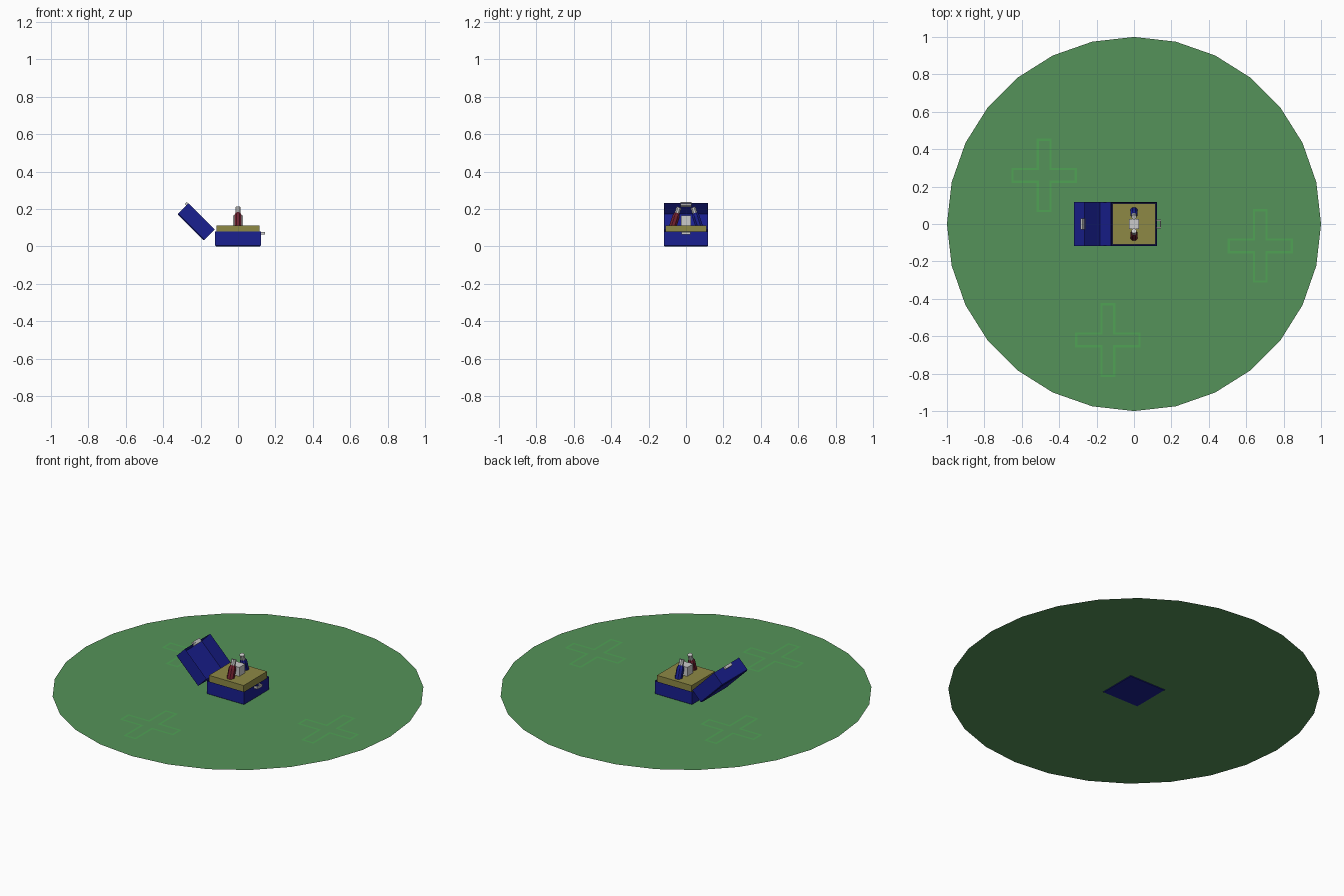
import bpy, bmesh, math
from mathutils import Matrix

if "Cube" in bpy.data.objects:
    bpy.data.objects.remove(bpy.data.objects["Cube"])


def material(name, rgba):
    m = bpy.data.materials.new(name)
    m.diffuse_color = rgba
    m.use_nodes = True
    m.node_tree.nodes["Principled BSDF"].inputs["Base Color"].default_value = m.diffuse_color
    return m


GREEN = material("zone_green", (0.09, 0.29, 0.10, 0.82))
BRIGHT = material("outline_green", (0.08, 0.36, 0.09, 1))
BLUE = material("case_blue", (0.01, 0.014, 0.28, 1))
YELLOW = material("lining_yellow", (0.27, 0.25, 0.06, 1))
RED = material("vial_red", (0.17, 0.015, 0.03, 1))


def make(name, bm, mat=None, loc=(0, 0, 0), rot=(0, 0, 0)):
    me = bpy.data.meshes.new(name)
    bm.to_mesh(me)
    bm.free()
    ob = bpy.data.objects.new(name, me)
    bpy.context.collection.objects.link(ob)
    ob.location, ob.rotation_euler = loc, rot
    if mat:
        me.materials.append(mat)
    return ob


def box_mesh(size):
    bm = bmesh.new()
    bmesh.ops.create_cube(bm, size=1)
    bmesh.ops.scale(bm, vec=size, verts=bm.verts)
    return bm


def box(name, size, loc, mat=None, rot=(0, 0, 0)):
    return make(name, box_mesh(size), mat, loc, rot)


# Hollow tray with its origin at the bottom centre
def tray(name, size, wall, loc, rot=(0, 0, 0)):
    bm = box_mesh(size)
    bmesh.ops.translate(bm, vec=(0, 0, size[2] / 2), verts=bm.verts)
    top = max(bm.faces, key=lambda f: f.calc_center_median().z)
    bmesh.ops.inset_region(bm, faces=[top], thickness=wall)
    bmesh.ops.translate(bm, vec=(0, 0, wall - size[2]), verts=top.verts)
    low = [e for e in bm.edges if all(abs(v.co.z) < 1e-5 for v in e.verts)]
    bmesh.ops.bevel(bm, geom=low, offset=0.005, segments=1, affect='EDGES')
    return make(name, bm, BLUE, loc, rot)


# Flat round zone
bm = bmesh.new()
bmesh.ops.create_circle(bm, cap_ends=True, segments=28, radius=1)
make("ground_zone", bm, GREEN, (0, 0, 0.003))


# Outlined crosses lying on the zone
def cross_outline(name, x, y):
    def points(d):
        a, hx, hy = 0.04 - d, 0.175 - d, 0.197 - d
        return [(hx, -a), (hx, a), (a, a), (a, hy), (-a, hy), (-a, a),
                (-hx, a), (-hx, -a), (-a, -a), (-a, -hy), (a, -hy), (a, -a)]
    bm = bmesh.new()
    outer = [bm.verts.new((px, py, 0)) for px, py in points(0)]
    inner = [bm.verts.new((px, py, 0)) for px, py in points(0.012)]
    for i in range(12):
        j = (i + 1) % 12
        bm.faces.new((outer[i], outer[j], inner[j], inner[i]))
    make(name, bm, BRIGHT, (x, y, 0.006))


for i, (x, y) in enumerate([(-0.48, 0.26), (0.675, -0.117), (-0.14, -0.62)]):
    cross_outline(f"cross_outline_{i + 1}", x, y)

# Case base, lining and open lid
tray("case_base", (0.245, 0.236, 0.08), 0.008, (0, 0, 0))
bm = box_mesh((0.228, 0.22, 0.104))
make("case_lining", bm, YELLOW, (0, 0, 0.06))
tilt = math.radians(45)
tray("case_lid", (0.2, 0.236, 0.083), 0.006, (-0.2535, 0, 0.102), (0, tilt, 0))

# Catch on the lid edge and loop on the base
box("lid_catch", (0.022, 0.06, 0.016), (-0.272, 0, 0.225), None, (0, tilt, 0))
box("base_loop_bar", (0.007, 0.046, 0.013), (0.1415, 0, 0.071))
for s in (-1, 1):
    box("base_loop_arm", (0.024, 0.007, 0.013), (0.133, s * 0.0195, 0.071))

# Bandage block in the middle
box("bandage_block", (0.056, 0.056, 0.056), (0, 0, 0.137))


# Leaning vials: coloured body with shoulder, grey cap
def lathe(name, profile, mat, loc, rot):
    bm = bmesh.new()
    n = 8
    rings = []
    for r, z in profile:
        rings.append([bm.verts.new((r * math.cos((k + 0.5) * math.tau / n),
                                    r * math.sin((k + 0.5) * math.tau / n), z))
                      for k in range(n)])
    for a, b in zip(rings, rings[1:]):
        for k in range(n):
            j = (k + 1) % n
            bm.faces.new((a[k], a[j], b[j], b[k]))
    bm.faces.new(rings[0][::-1])
    bm.faces.new(rings[-1])
    make(name, bm, mat, loc, rot)


for s, label, mat in ((-1, "red", RED), (1, "blue", BLUE)):
    loc, rot = (0, s * 0.071, 0.105), (s * math.radians(18), 0, 0)
    lathe(f"{label}_vial_body", [(0.021, 0), (0.021, 0.06), (0.013, 0.08)], mat, loc, rot)
    lathe(f"{label}_vial_cap", [(0.014, 0.078), (0.014, 0.11)], None, loc, rot)
